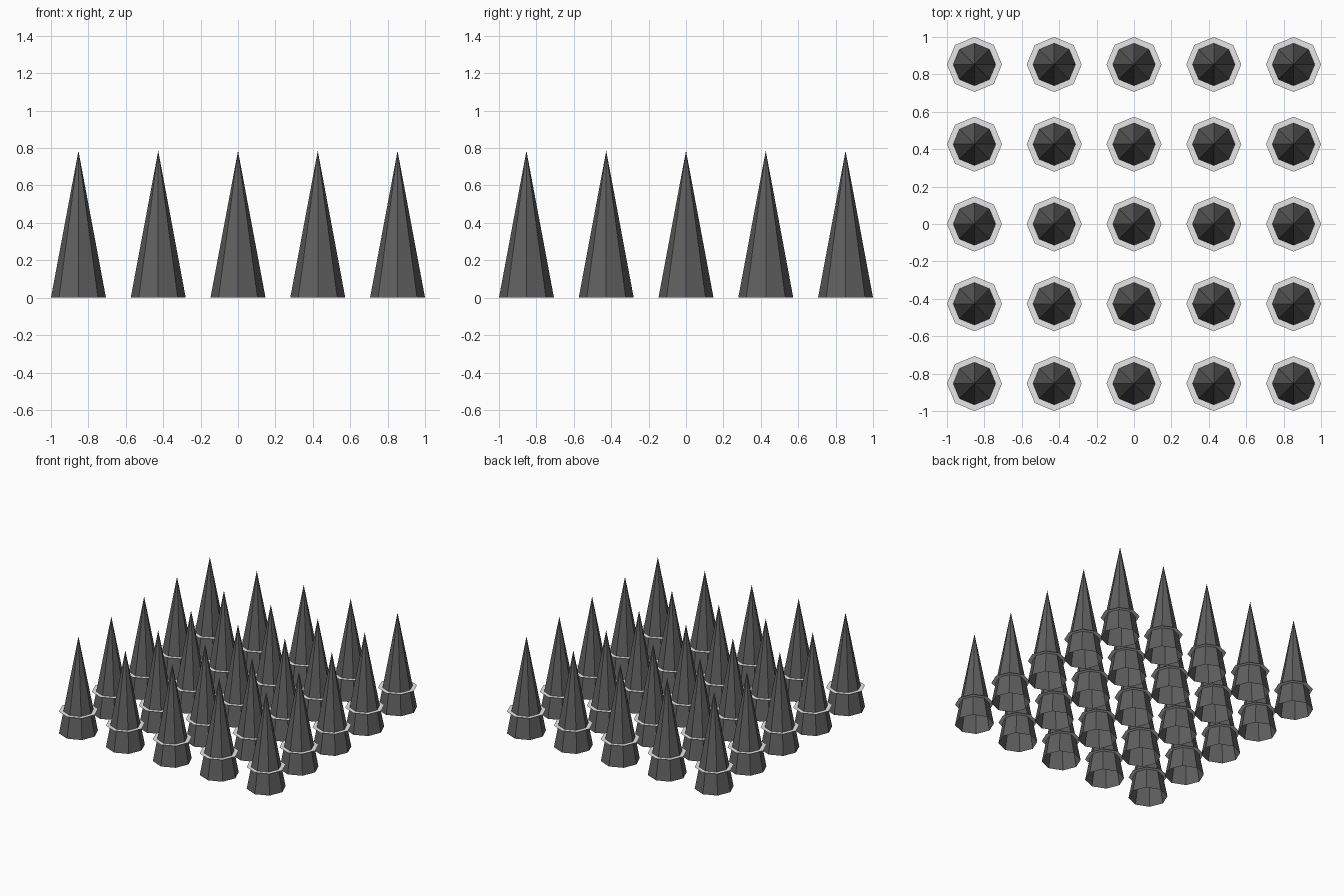
import bpy, bmesh, math

if "Cube" in bpy.data.objects:
    bpy.data.objects.remove(bpy.data.objects["Cube"])

SIDES, RADIUS, HEIGHT = 8, 0.147, 0.785
STEP = 0.4265
RING_Z = 0.178


def material(name, v):
    m = bpy.data.materials.new(name)
    m.diffuse_color = (v, v, v, 1)
    m.use_nodes = True
    m.node_tree.nodes["Principled BSDF"].inputs["Base Color"].default_value = m.diffuse_color
    return m


dark = material("dark grey", 0.115)
light = material("light grey", 0.8)


def circle(bm, r, z):
    return [bm.verts.new((r * math.cos(2 * math.pi * i / SIDES),
                          r * math.sin(2 * math.pi * i / SIDES), z))
            for i in range(SIDES)]


def finish(bm, name, mat):
    me = bpy.data.meshes.new(name)
    bm.to_mesh(me)
    bm.free()
    me.materials.append(mat)
    return me


# open-bottomed eight-sided cone
bm = bmesh.new()
base = circle(bm, RADIUS, 0)
tip = bm.verts.new((0, 0, HEIGHT))
for i in range(SIDES):
    bm.faces.new((base[i], base[(i + 1) % SIDES], tip))
cone_mesh = finish(bm, "cone", dark)

# flat collar sheet around the cone, facing up
bm = bmesh.new()
inner = circle(bm, RADIUS * (1 - RING_Z / HEIGHT), RING_Z)
outer = circle(bm, RADIUS, RING_Z)
for i in range(SIDES):
    j = (i + 1) % SIDES
    bm.faces.new((outer[i], outer[j], inner[j], inner[i]))
collar_mesh = finish(bm, "collar", light)

# five by five grid of cones with collars
for ix in range(-2, 3):
    for iy in range(-2, 3):
        for name, me in (("cone", cone_mesh), ("collar", collar_mesh)):
            ob = bpy.data.objects.new(name, me)
            ob.location = (ix * STEP, iy * STEP, 0)
            bpy.context.collection.objects.link(ob)
